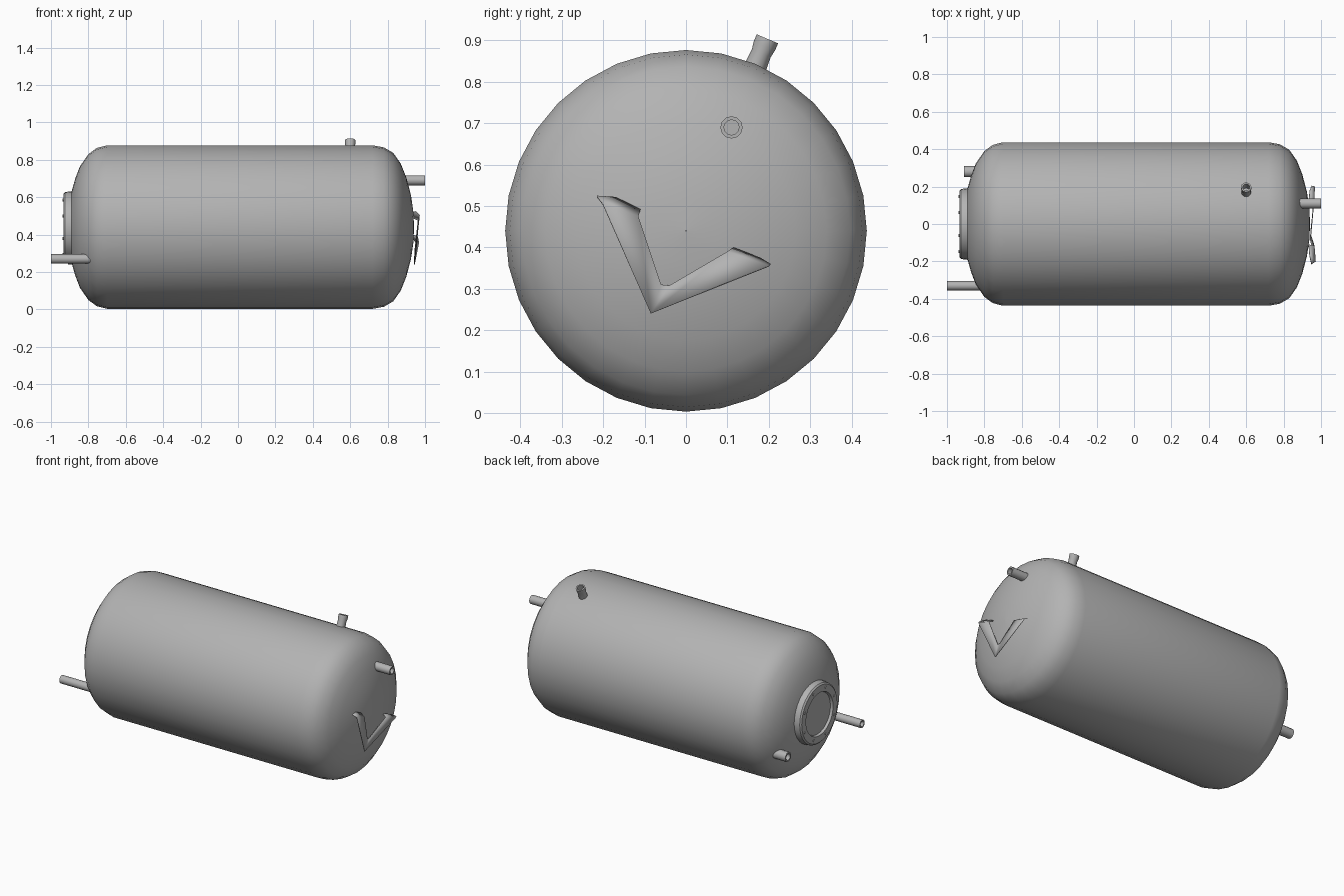
import bpy, bmesh, math
from mathutils import Vector

cube = bpy.data.objects.get("Cube")
if cube:
    bpy.data.objects.remove(cube)

grey = bpy.data.materials.new("steel grey")
grey.use_nodes = True
grey.diffuse_color = (0.45, 0.45, 0.45, 1)
grey.node_tree.nodes["Principled BSDF"].inputs["Base Color"].default_value = (0.45, 0.45, 0.45, 1)

AXIS_Z = 0.44
RADIUS = 0.437


def finish(name, bm, angle=35):
    bmesh.ops.remove_doubles(bm, verts=bm.verts, dist=1e-5)
    bmesh.ops.recalc_face_normals(bm, faces=bm.faces)
    mesh = bpy.data.meshes.new(name)
    bm.to_mesh(mesh)
    bm.free()
    mesh.materials.append(grey)
    obj = bpy.data.objects.new(name, mesh)
    bpy.context.collection.objects.link(obj)
    bpy.ops.object.select_all(action='DESELECT')
    obj.select_set(True)
    bpy.context.view_layer.objects.active = obj
    bpy.ops.object.shade_smooth_by_angle(angle=math.radians(angle))
    return obj


def lathe(name, profile, origin, direction, sides):
    """Spin (distance along axis, radius) points around an axis."""
    bm = bmesh.new()
    turn = Vector((0, 0, 1)).rotation_difference(Vector(direction).normalized())
    rings = []
    for along, r in profile:
        ring = []
        for i in range(sides):
            a = math.tau * i / sides
            p = Vector((r * math.cos(a), r * math.sin(a), along))
            ring.append(bm.verts.new(Vector(origin) + turn @ p))
        rings.append(ring)
    for lower, upper in zip(rings, rings[1:]):
        for i in range(sides):
            j = (i + 1) % sides
            bm.faces.new((lower[i], lower[j], upper[j], upper[i]))
    for ring, (_, r) in ((rings[0], profile[0]), (rings[-1], profile[-1])):
        if r > 0.002:
            bm.faces.new(ring)
    return finish(name, bm)


def pipe(name, origin, direction, length, radius, waist=1.0):
    """Open-ended tube with a hollow bore."""
    bore = radius * 0.68
    profile = [(0, radius), (length * 0.6, radius * waist), (length * 0.8, radius),
               (length, radius), (length, bore), (length * 0.4, bore)]
    return lathe(name, profile, origin, direction, 12)


# Tank body with a tighter left dome and a deeper right dome
lathe("tank_body", [
    (-0.90, 0.001), (-0.90, 0.12), (-0.89, 0.19), (-0.87, 0.26), (-0.845, 0.325),
    (-0.80, 0.39), (-0.755, 0.423), (-0.70, RADIUS),
    (0.72, RADIUS), (0.78, 0.426), (0.83, 0.397), (0.87, 0.34), (0.90, 0.265),
    (0.925, 0.17), (0.938, 0.08), (0.941, 0.001)],
    (0, 0, AXIS_Z), (1, 0, 0), 32)

# Inspection flange with recessed cover and bolts
lathe("inspection_flange", [
    (0.85, 0.195), (0.905, 0.19), (0.925, 0.187), (0.933, 0.178),
    (0.933, 0.135), (0.918, 0.13), (0.918, 0.001)],
    (0, 0, AXIS_Z), (-1, 0, 0), 32)
for i in range(8):
    a = math.tau * (i + 0.5) / 8
    lathe(f"flange_bolt_{i + 1}", [(0, 0.008), (0.006, 0.008)],
          (-0.931, 0.158 * math.cos(a), AXIS_Z + 0.158 * math.sin(a)), (-1, 0, 0), 8)

# Connection pipes
pipe("drain_pipe", (-0.76, -0.33, 0.27), (-1, 0, 0), 0.24, 0.025)
pipe("side_stub", (-0.80, 0.28, 0.27), (-1, 0, 0), 0.11, 0.03)
pipe("outlet_pipe", (0.86, 0.11, 0.69), (1, 0, 0), 0.14, 0.027)
radial = Vector((0, 0.39, 0.92)).normalized()
pipe("top_nipple", Vector((0.6, 0, AXIS_Z)) + radial * 0.41, radial, 0.094, 0.028, 0.88)

# Angled bracket on the right dome: two arms, each ending in a folded lip
bm = bmesh.new()
corner = bm.verts.new((0.945, -0.085, 0.24))
inner = [bm.verts.new(p) for p in ((0.947, -0.06, 0.31), (0.947, -0.04, 0.308))]
arms = (
    (inner[0], (0.972, -0.20, 0.505), (0.965, -0.115, 0.475),
     (0.95, -0.215, 0.525), (0.94, -0.17, 0.522), (0.935, -0.11, 0.492)),
    (inner[1], (0.968, 0.20, 0.356), (0.962, 0.10, 0.39),
     (0.95, 0.205, 0.36), (0.94, 0.18, 0.375), (0.935, 0.115, 0.40)),
)
for root, *points in arms:
    outer, near, tip, mid, end = [bm.verts.new(p) for p in points]
    bm.faces.new((corner, outer, near, root))
    bm.faces.new((outer, tip, mid))
    bm.faces.new((outer, mid, end, near))
bm.faces.new((corner, inner[0], inner[1]))
bracket = finish("dome_bracket", bm)
solid = bracket.modifiers.new("thickness", 'SOLIDIFY')
solid.thickness = 0.004
